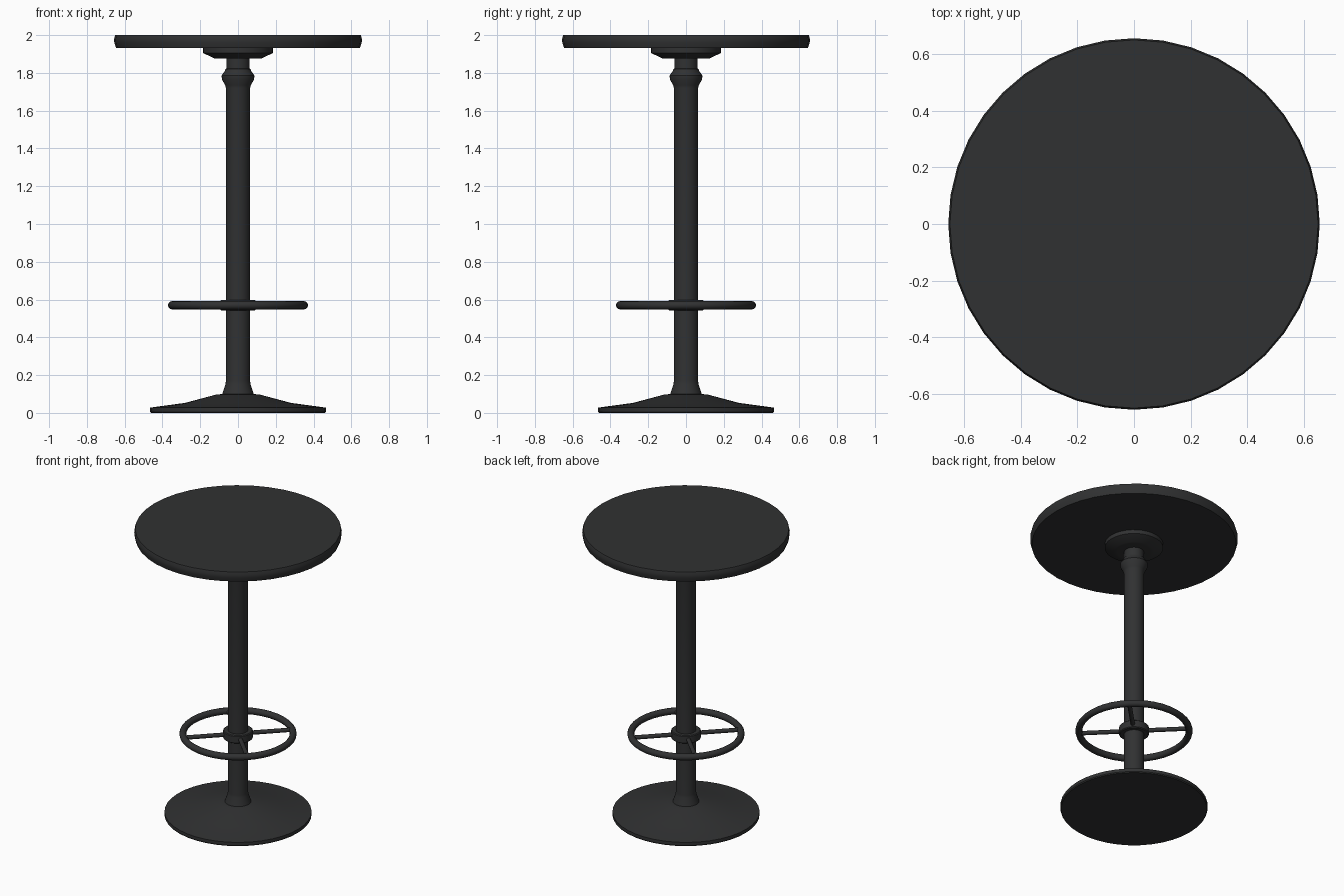
import bpy, math

if "Cube" in bpy.data.objects:
    bpy.data.objects.remove(bpy.data.objects["Cube"])

# dark metal shared by every part
dark = bpy.data.materials.new("dark_metal")
dark.diffuse_color = (0.03, 0.031, 0.032, 1)
dark.use_nodes = True
dark.node_tree.nodes["Principled BSDF"].inputs["Base Color"].default_value = dark.diffuse_color


def finish(ob, angle=30):
    ob.data.materials.append(dark)
    bpy.ops.object.select_all(action='DESELECT')
    ob.select_set(True)
    bpy.context.view_layer.objects.active = ob
    bpy.ops.object.shade_smooth_by_angle(angle=math.radians(angle))


def lathe(name, profile, n):
    """Closed solid of revolution from (radius, z) points, bottom to top."""
    verts = [(r * math.cos(2 * math.pi * i / n), r * math.sin(2 * math.pi * i / n), z)
             for r, z in profile for i in range(n)]
    faces = [(k * n + i, k * n + (i + 1) % n, (k + 1) * n + (i + 1) % n, (k + 1) * n + i)
             for k in range(len(profile) - 1) for i in range(n)]
    faces.append(tuple(reversed(range(n))))
    faces.append(tuple(range((len(profile) - 1) * n, len(profile) * n)))
    me = bpy.data.meshes.new(name)
    me.from_pydata(verts, [], faces)
    ob = bpy.data.objects.new(name, me)
    bpy.context.collection.objects.link(ob)
    finish(ob)
    return ob


# round top and its mounting plate
lathe("table_top", [(0.646, 1.932), (0.655, 1.96), (0.656, 1.98), (0.65, 2.0)], 40)
lathe("mounting_plate", [(0.105, 1.875), (0.125, 1.877), (0.185, 1.905), (0.185, 1.934)], 32)

# column with flared foot and upper collar
lathe("column", [(0.085, 0.09), (0.082, 0.105), (0.066, 0.152), (0.064, 0.17),
                 (0.064, 1.72), (0.068, 1.735), (0.085, 1.765), (0.087, 1.785),
                 (0.07, 1.81), (0.067, 1.82), (0.062, 1.822), (0.062, 1.88)], 32)

# dished base
lathe("base", [(0.46, 0.0), (0.465, 0.006), (0.465, 0.028), (0.28, 0.053),
               (0.115, 0.097), (0.08, 0.1)], 40)

# foot ring, hub and diagonal spokes
RING_Z = 0.57
bpy.ops.mesh.primitive_torus_add(major_segments=40, minor_segments=12, major_radius=0.349,
                                 minor_radius=0.022, location=(0, 0, RING_Z))
ring = bpy.context.object
ring.name = "foot_ring"
finish(ring, 40)

lathe("foot_ring_hub", [(0.088, 0.542), (0.094, 0.547), (0.094, 0.593), (0.088, 0.598)], 32)

for i in range(4):
    a = math.radians(45 + 90 * i)
    r = 0.205
    bpy.ops.mesh.primitive_cylinder_add(vertices=12, radius=0.014, depth=0.27,
                                        location=(r * math.cos(a), r * math.sin(a), RING_Z),
                                        rotation=(0, math.pi / 2, a))
    spoke = bpy.context.object
    spoke.name = f"foot_ring_spoke_{i + 1}"
    finish(spoke, 40)
